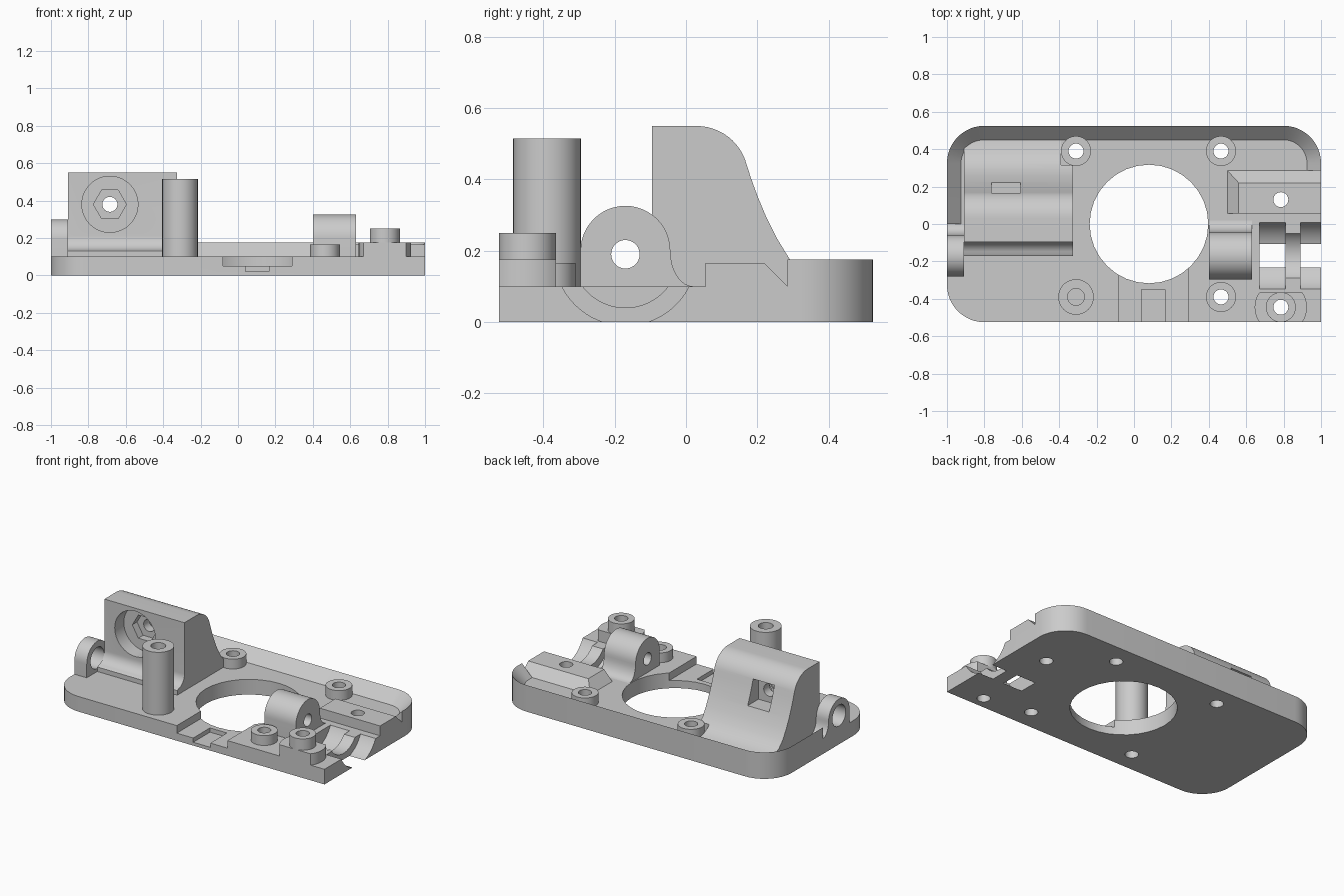
import bpy, bmesh, math

cube = bpy.data.objects.get("Cube")
if cube:
    bpy.data.objects.remove(cube, do_unlink=True)

grey = bpy.data.materials.new("light grey plastic")
grey.use_nodes = True
COLOR = (0.6, 0.6, 0.6, 1)
grey.diffuse_color = COLOR
grey.node_tree.nodes["Principled BSDF"].inputs["Base Color"].default_value = COLOR


def arc(cx, cy, r, a0=0, a1=360, n=12):
    """Points along an arc, both ends included."""
    angles = [math.radians(a0 + (a1 - a0) * i / n) for i in range(n + 1)]
    return [(cx + r * math.cos(a), cy + r * math.sin(a)) for a in angles]


def circle(cx, cy, r, n=40):
    return arc(cx, cy, r, n=n)[:-1]


def rect(x0, y0, x1, y1):
    return [(x0, y0), (x1, y0), (x1, y1), (x0, y1)]


def place(p, axis, d):
    return {"x": (d, p[0], p[1]), "y": (p[0], d, p[1]), "z": (p[0], p[1], d)}[axis]


def skin(name, rings, closed=False):
    """Join rings of 3D points; either cap the ends or close the loop."""
    bm = bmesh.new()
    loops = [[bm.verts.new(p) for p in ring] for ring in rings]
    for a, b in zip(loops, loops[1:]):
        n = len(a)
        for i in range(n):
            j = (i + 1) % n
            bm.faces.new((a[i], a[j], b[j], b[i]))
    bm.faces.new(loops[0])
    bm.faces.new(loops[-1])
    bmesh.ops.recalc_face_normals(bm, faces=bm.faces)
    mesh = bpy.data.meshes.new(name)
    bm.to_mesh(mesh)
    bm.free()
    mesh.materials.append(grey)
    obj = bpy.data.objects.new(name, mesh)
    bpy.context.collection.objects.link(obj)
    return obj


def prism(name, pts, axis, a, b):
    return skin(name, [[place(p, axis, d) for p in pts] for d in (a, b)])


def cut(obj, *shapes):
    """Subtract prisms given as (points, axis, start, end)."""
    bpy.context.view_layer.objects.active = obj
    for shape in shapes:
        tool = prism("cutter", *shape)
        tool.hide_render = True
        mod = obj.modifiers.new("cut", 'BOOLEAN')
        mod.operation = 'DIFFERENCE'
        mod.solver = 'EXACT'
        mod.object = tool
        bpy.ops.object.modifier_apply(modifier=mod.name)
        bpy.data.objects.remove(tool, do_unlink=True)
    return obj


def drill(x, y, r=0.04, z0=-0.1, z1=0.8):
    return (circle(x, y, r, 32), "z", z0, z1)


W, D, R, T = 1.0, 0.525, 0.2, 0.1      # half width, half depth, corner, plate height
AY, AZ = -0.17, 0.19                   # shaft axis
bosses = {"back_left_boss": (0.465, 0.39), "back_right_boss": (-0.31, 0.39),
          "front_left_boss": (0.465, -0.39)}
POST = (-0.31, -0.39)
PEG = (0.785, -0.445)
PAD = (0.785, 0.13)
parts = []

# Base plate: three rounded corners, one square
outline = ([(W, -D)] + arc(W - R, D - R, R, 0, 90) + arc(R - W, D - R, R, 90, 180)
           + arc(R - W, R - D, R, 180, 270))
plate = prism("base_plate", outline, "z", 0, T)
cut(plate,
    drill(0.08, 0, 0.317),
    (rect(-0.08, -0.6, 0.29, -0.2), "z", 0.05, 0.3),
    (rect(0.04, -0.6, 0.165, -0.35), "z", 0.022, 0.3),
    (circle(AY, AZ, 0.2, 64), "x", 0.67, 0.81),
    (circle(AY, AZ, 0.15, 64), "x", 0.8, 0.9),
    (circle(AY, AZ, 0.2, 64), "x", 0.89, 1.1),
    drill(*POST, z1=0.09), drill(*PEG), drill(*PAD),
    *[drill(*c) for c in bosses.values()])
parts.append(plate)

# Rim round the back with a sloping inner side
inset, ri, RIM = 0.075, 0.125, 0.175
outer = ([(W, 0.285)] + arc(W - R, D - R, R, 0, 90)
         + arc(R - W, D - R, R, 90, 180) + [(-W, 0)])
cx, cy = W - inset - ri, D - inset - ri
inner = ([(W - inset, 0.285)] + arc(cx, cy, ri, 0, 90)
         + arc(-cx, cy, ri, 90, 180) + [(inset - W, 0)])
parts.append(skin("back_rim", [[(*o, T), (*o, RIM), (*i, T)] for o, i in zip(outer, inner)]))

# Screw bosses
for name, c in bosses.items():
    parts.append(cut(prism(name, circle(*c, 0.08), "z", T, 0.165), drill(*c)))

# Tall post with a blind hole
parts.append(cut(prism("tall_post", circle(*POST, 0.095), "z", T, 0.515),
                 drill(*POST, 0.045, 0.2)))

# Corner peg on a clipped collar
collar = [(x, min(max(y, -D), -0.365)) for x, y in circle(*PEG, 0.14)]
parts.append(cut(prism("peg_collar", collar, "z", T, RIM), drill(*PEG)))
parts.append(cut(prism("corner_peg", circle(*PEG, 0.08), "z", RIM, 0.25), drill(*PEG)))

# Side pad, chamfered on two sides
low = [place(p, "z", T) for p in rect(0.5, 0.055, W, 0.285)]
high = [place(p, "z", 0.165) for p in rect(0.56, 0.055, W, 0.22)]
parts.append(cut(skin("side_pad", [low, high]), drill(*PAD)))


def bearing(name, x0, x1, r, cz, hole, flare):
    """Round-topped shaft bearing with a flared back foot."""
    pts = [(AY - r, T)] + arc(AY, cz, r, 180, 0, 24)
    steps = 8
    span = flare - (AY + r)
    for i in range(1, steps + 1):
        a = math.radians(90 * i / steps)
        pts.append((AY + r + span * (1 - math.cos(a)), cz - (cz - T) * math.sin(a)))
    return cut(prism(name, pts, "x", x0, x1),
               (circle(AY, AZ, hole, 32), "x", x0 - 0.1, x1 + 0.1))


parts.append(bearing("left_bearing", 0.4, 0.63, 0.126, 0.2, 0.04, 0.02))
parts.append(bearing("right_bearing", -W, -0.91, 0.11, AZ, 0.07, 0.0))

# Motor tower: shaft groove at the foot, rounded top, flared back
TX, TZ = -0.685, 0.38
side = ([(AY, T), (AY, 0.13)] + arc(AY, 0.21, 0.075, 270, 360, 10)[1:]
        + [(-0.095, 0.55)] + arc(0.03, 0.405, 0.145, 90, 15, 12)
        + [(0.182, 0.405), (0.2, 0.355), (0.225, 0.295), (0.255, 0.235), (0.29, 0.178),
           (0.33, 0.138), (0.38, 0.112), (0.45, T)])
tower = prism("tower", side, "x", -0.91, -0.325)
cut(tower,
    (rect(-0.39, 0.315, 0, 0.6), "z", 0, 0.6),
    (circle(TX, TZ, 0.15, 48), "y", -0.3, 0.0),
    (circle(TX, TZ, 0.088, 6), "y", -0.1, 0.05),
    (rect(TX - 0.078, 0.30, TX + 0.078, 0.455), "y", 0.11, 0.4),
    (circle(TX, TZ, 0.04, 32), "y", -0.3, 0.4))
parts.append(tower)

# Smooth the curved walls, keep the hard edges
bpy.ops.object.select_all(action='DESELECT')
for obj in parts:
    obj.select_set(True)
bpy.context.view_layer.objects.active = plate
bpy.ops.object.shade_smooth_by_angle(angle=math.radians(28))
